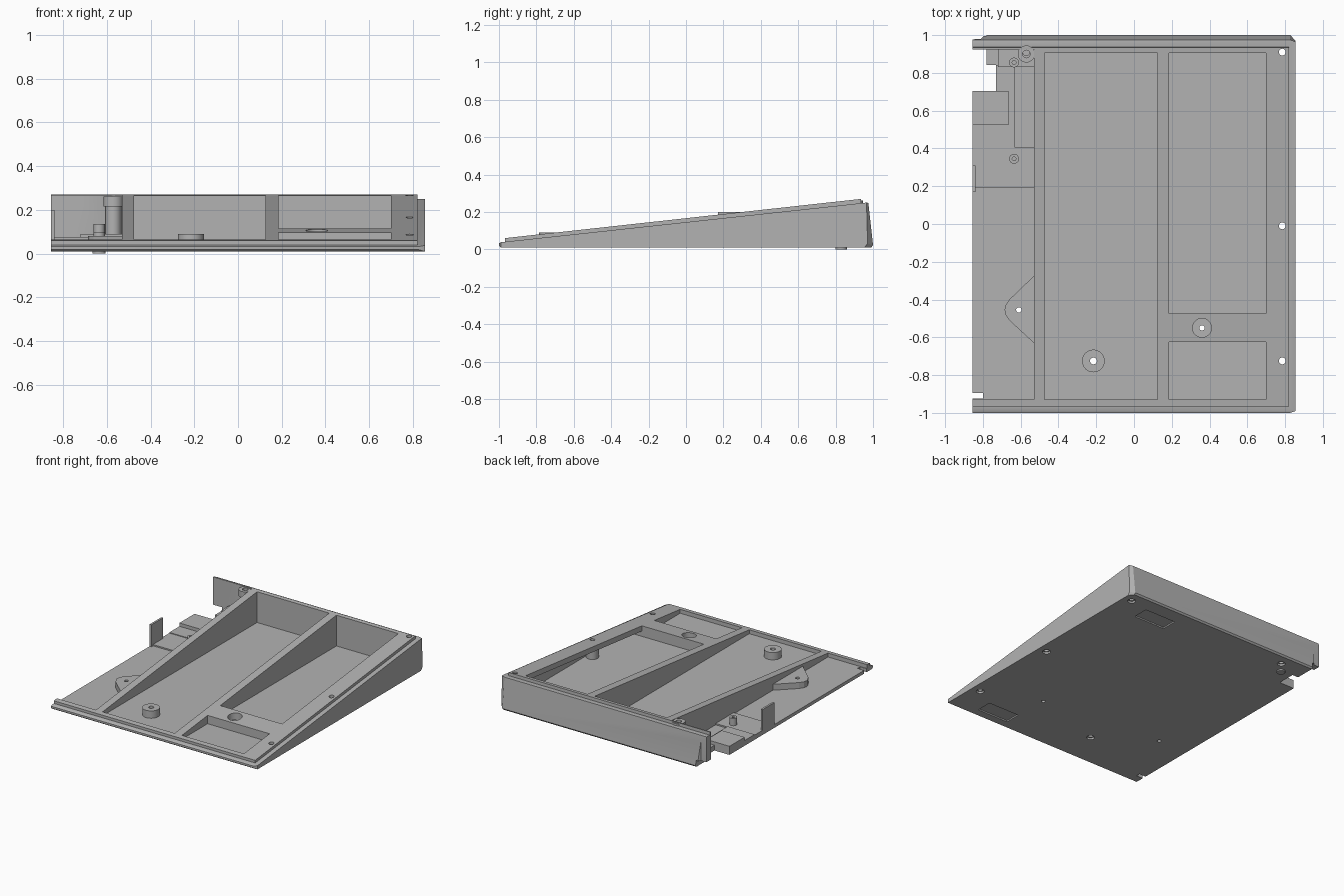
import bpy, bmesh, math
from mathutils import Vector

if "Cube" in bpy.data.objects:
    bpy.data.objects.remove(bpy.data.objects["Cube"], do_unlink=True)

grey = bpy.data.materials.new("plain grey plastic")
grey.use_nodes = True
grey.diffuse_color = (0.45, 0.45, 0.45, 1)
grey.node_tree.nodes["Principled BSDF"].inputs["Base Color"].default_value = (0.45, 0.45, 0.45, 1)

LEFT_EDGE, FLOOR, BASE = -0.855, 0.035, 0.01


def lip_z(y):
    """Height of the sloping top at a given depth."""
    return 0.06 + (y + 0.97) * 0.11


def finish(bm, name):
    bmesh.ops.recalc_face_normals(bm, faces=bm.faces[:])
    mesh = bpy.data.meshes.new(name)
    bm.to_mesh(mesh)
    bm.free()
    mesh.materials.append(grey)
    ob = bpy.data.objects.new(name, mesh)
    bpy.context.collection.objects.link(ob)
    return ob


def extrude(name, points, step, bevel_corners=0):
    """Close a polygon and push it along a vector into a solid."""
    bm = bmesh.new()
    face = bm.faces.new([bm.verts.new(p) for p in points])
    out = bmesh.ops.extrude_face_region(bm, geom=[face])
    moved = [v for v in out["geom"] if isinstance(v, bmesh.types.BMVert)]
    bmesh.ops.translate(bm, vec=Vector(step), verts=moved)
    if bevel_corners:
        far = [e for e in bm.edges if all(v in moved for v in e.verts)
               and abs(e.verts[0].co.y - e.verts[1].co.y) < 0.05
               and abs(e.verts[0].co.z - e.verts[1].co.z) > 0.012]
        bmesh.ops.bevel(bm, geom=far, offset=bevel_corners, segments=1, affect='EDGES')
    return finish(bm, name)


def side_prism(name, x0, x1, yz, bevel_corners=0):
    return extrude(name, [(x0, y, z) for y, z in yz], (x1 - x0, 0, 0), bevel_corners)


def plate(name, xy, z0, z1):
    return extrude(name, [(x, y, z0) for x, y in xy], (0, 0, z1 - z0))


def box(name, x0, x1, y0, y1, z0, z1):
    return plate(name, [(x0, y0), (x1, y0), (x1, y1), (x0, y1)], z0, z1)


def circle(x, y, r, n=32):
    return [(x + r * math.cos(math.tau * i / n), y + r * math.sin(math.tau * i / n)) for i in range(n)]


def disc(name, x, y, r, z0, z1):
    return plate(name, circle(x, y, r), z0, z1)


def tube(name, x, y, r, bore, z0, z1):
    """Upright boss with a round bore."""
    bm = bmesh.new()
    rings = [[bm.verts.new((px, py, z)) for px, py in circle(x, y, rad)]
             for rad, z in ((r, z0), (r, z1), (bore, z1), (bore, z0))]
    for a, b in zip(rings, rings[1:] + rings[:1]):
        for i in range(len(a)):
            j = (i + 1) % len(a)
            bm.faces.new((a[i], a[j], b[j], b[i]))
    ob = finish(bm, name)
    smooth(ob)
    return ob


def smooth(ob):
    bpy.ops.object.select_all(action='DESELECT')
    ob.select_set(True)
    bpy.context.view_layer.objects.active = ob
    bpy.ops.object.shade_smooth_by_angle(angle=math.radians(30))


def combine(target, tool, operation='DIFFERENCE'):
    mod = target.modifiers.new("combine", 'BOOLEAN')
    mod.operation, mod.solver, mod.object = operation, 'EXACT', tool
    bpy.ops.object.select_all(action='DESELECT')
    target.select_set(True)
    bpy.context.view_layer.objects.active = target
    bpy.ops.object.modifier_apply(modifier=mod.name)
    bpy.data.objects.remove(tool, do_unlink=True)


# Wedge body with a raised inner lip
body = side_prism("wedge_case", LEFT_EDGE, 0.855,
                  [(-0.99, BASE), (-1, 0.018), (-1, 0.032), (-0.99, 0.038),
                   (0.965, 0.25), (0.975, 0.248), (1, 0.022), (0.99, BASE)], 0.028)
lip = side_prism("lip", LEFT_EDGE, 0.82,
                 [(-0.967, 0.02), (-0.967, 0.06), (0.935, lip_z(0.935)), (0.95, 0.02)])
combine(body, lip, 'UNION')

# Open pockets: wide bay, long bay, small front bay, and the open side bay
for x0, x1, y0, y1 in ((-0.475, 0.125, -0.93, 0.905), (0.185, 0.70, -0.475, 0.905),
                       (0.185, 0.70, -0.93, -0.625), (-0.9, -0.53, -0.93, 0.925)):
    combine(body, box("pocket", x0, x1, y0, y1, FLOOR, 0.5))

# Hollow under the side rail
combine(body, side_prism("rail_hollow", 0.69, 0.83,
                         [(-0.475, FLOOR), (-0.475, lip_z(-0.475) - 0.04),
                          (0.905, lip_z(0.905) - 0.04), (0.905, FLOOR)]))

# Notches at the open edge
combine(body, box("edge_notch", -0.9, -0.73, 0.705, 0.842, -0.1, 0.2))
combine(body, box("front_notch", -0.9, -0.80, -0.925, -0.895, -0.1, 0.2))
combine(body, plate("back_corner_notch", [(-0.9, 0.975), (-0.81, 0.98), (-0.75, 1.05), (-0.9, 1.05)], -0.1, 0.5))
combine(body, box("bottom_corner_notch", -0.9, -0.78, 0.84, 1.05, -0.1, 0.06))

# Screw holes with countersinks underneath
screws = [(0.785, 0.91), (0.785, -0.01), (0.785, -0.725), (-0.57, 0.91), (-0.215, -0.725)]
for x, y in screws:
    combine(body, disc("screw_hole", x, y, 0.018, -0.1, 0.5))
    combine(body, disc("countersink", x, y, 0.028, -0.1, 0.024))
for x, y in ((0.36, -0.55), (-0.61, -0.455)):
    combine(body, disc("small_hole", x, y, 0.014, -0.1, 0.5))
combine(body, disc("bridge_counterbore", 0.36, -0.55, 0.05, 0.06, 0.5))

# Shallow recesses for rubber feet
for y in (0.82, -0.87):
    combine(body, box("foot_recess", 0.37, 0.63, y - 0.06, y + 0.06, -0.1, 0.02))
smooth(body)

# Bosses and posts
tube("floor_boss", -0.215, -0.725, 0.06, 0.018, FLOOR - 0.005, 0.09)
tube("rail_post", 0.785, -0.01, 0.043, 0.018, FLOOR - 0.005, lip_z(-0.05) - 0.03)
tube("corner_post", -0.57, 0.91, 0.036, 0.018, FLOOR - 0.005, 0.225)
tube("corner_post_cap", -0.57, 0.90, 0.045, 0.02, 0.215, 0.262)
for label, y, z in (("front", 0.345, 0.1), ("back", 0.855, 0.135)):
    tube(label + "_board_peg", -0.635, y, 0.026, 0.01, FLOOR - 0.005, z)

# Pointed mounting tab against the first divider
tab = plate("mounting_tab", [(-0.525, -0.27), (-0.66, -0.40), (-0.68, -0.43), (-0.685, -0.455),
                             (-0.68, -0.48), (-0.66, -0.51), (-0.525, -0.635)], FLOOR - 0.005, 0.08)
combine(tab, disc("tab_hole", -0.61, -0.455, 0.014, -0.1, 0.5))

# Stepped shelf in the side bay
box("shelf_step", LEFT_EDGE, -0.528, 0.19, 0.405, FLOOR - 0.005, 0.045)
box("shelf_back", -0.73, -0.63, 0.405, 0.842, FLOOR - 0.005, 0.05)
box("shelf_side", LEFT_EDGE, -0.73, 0.405, 0.70, FLOOR - 0.005, 0.05)
box("connector_block", LEFT_EDGE, -0.665, 0.525, 0.705, 0.03, 0.075)
box("back_ledge", -0.72, -0.528, 0.83, 0.93, 0.075, 0.09)

# Small upright plate at the open edge
box("edge_upright", LEFT_EDGE, -0.84, 0.17, 0.31, 0.02, 0.2)

# Tiny pad underneath
disc("under_pad", -0.635, 0.83, 0.03, 0.0, BASE + 0.005)
